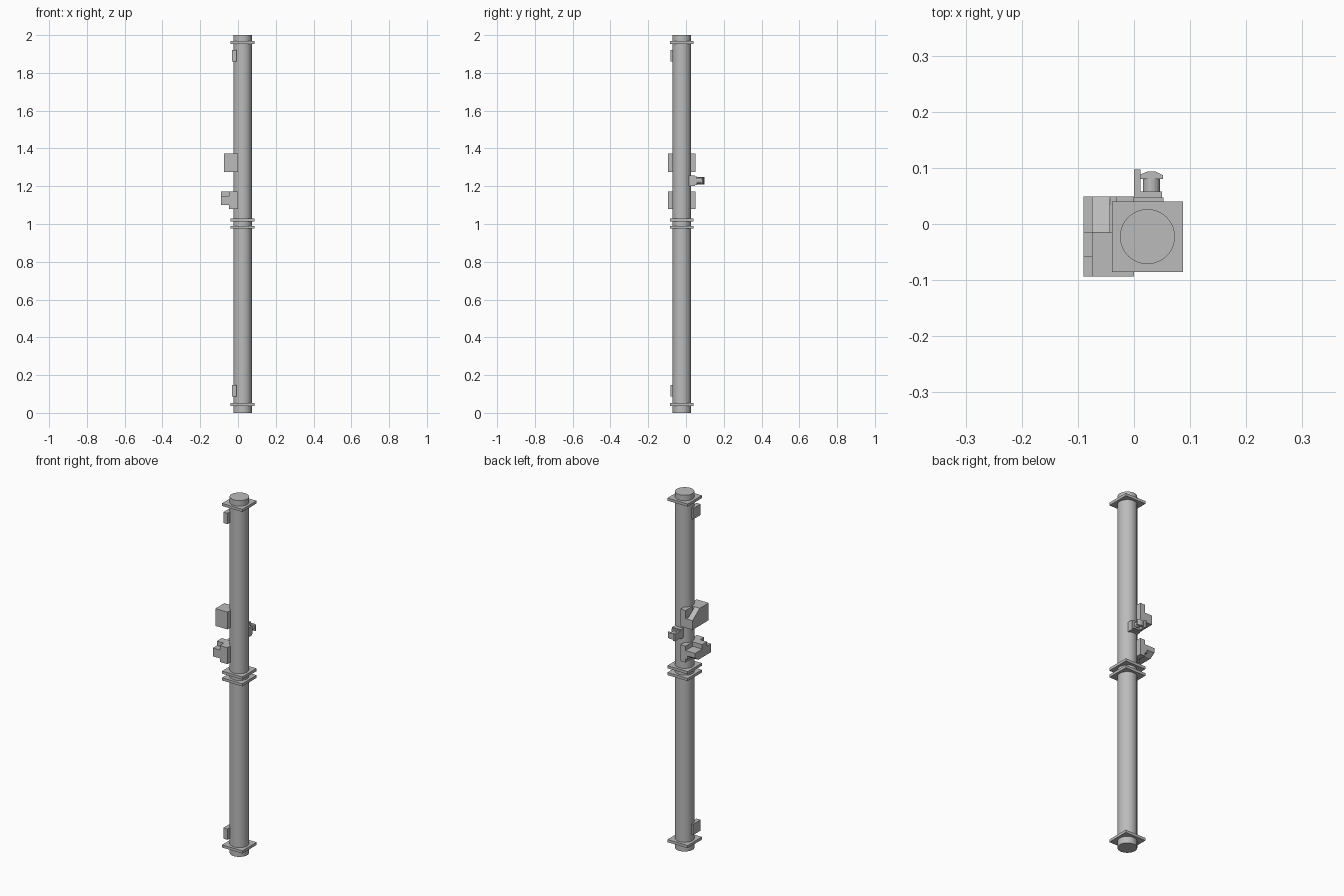
import bpy, bmesh, math

cube = bpy.data.objects.get("Cube")
if cube:
    bpy.data.objects.remove(cube, do_unlink=True)

grey = bpy.data.materials.new("plain_grey")
grey.use_nodes = True
colour = (0.5, 0.5, 0.5, 1)
grey.diffuse_color = colour
grey.node_tree.nodes["Principled BSDF"].inputs["Base Color"].default_value = colour

AXIS_X, AXIS_Y = 0.024, -0.0225   # centre line of the column


def finish(name, bm):
    bmesh.ops.recalc_face_normals(bm, faces=bm.faces)
    mesh = bpy.data.meshes.new(name)
    bm.to_mesh(mesh)
    bm.free()
    mesh.materials.append(grey)
    obj = bpy.data.objects.new(name, mesh)
    bpy.context.collection.objects.link(obj)
    return obj


def prism(name, profile, axis, low, high):
    """Extrude a 2D profile along one axis, profile given in the other two."""
    bm = bmesh.new()

    def point(p, d):
        co = list(p)
        co.insert("xyz".index(axis), d)
        return bm.verts.new(co)
    face = bm.faces.new([point(p, low) for p in profile])
    result = bmesh.ops.extrude_face_region(bm, geom=[face])
    moved = [g for g in result["geom"] if isinstance(g, bmesh.types.BMVert)]
    step = [0, 0, 0]
    step["xyz".index(axis)] = high - low
    bmesh.ops.translate(bm, verts=moved, vec=step)
    return finish(name, bm)


def box(name, x, y, z):
    profile = [(x[0], y[0]), (x[1], y[0]), (x[1], y[1]), (x[0], y[1])]
    return prism(name, profile, "z", *z)


def circle(cx, cy, r, count):
    return [(cx + r * math.cos(math.tau * i / count),
             cy + r * math.sin(math.tau * i / count)) for i in range(count)]


# Round column
column = prism("column", circle(AXIS_X, AXIS_Y, 0.049, 40), "z", 0, 2)
bpy.context.view_layer.objects.active = column
column.select_set(True)
bpy.ops.object.shade_smooth_by_angle(angle=math.radians(35))
column.select_set(False)

# Square flanges at both ends and at the middle joint
half = 0.063
for name, z in (("bottom", 0.037), ("joint_lower", 0.975),
                ("joint_upper", 1.013), ("top", 1.954)):
    box(name + "_flange", (AXIS_X - half, AXIS_X + half),
        (AXIS_Y - half, AXIS_Y + half), (z, z + 0.015))

# Small stop blocks near the ends
for name, z in (("bottom", 0.087), ("top", 1.859)):
    box(name + "_stop_block", (-0.033, -0.008), (-0.082, -0.016), (z, z + 0.061))

# Upper latch: full body, sloped outer cheek, slotted rear block
low, high = 1.275, 1.372
box("upper_latch_body", (-0.075, 0), (-0.094, -0.015), (low, high))
prism("upper_latch_cheek", [(-0.015, low), (0.049, low), (0.049, high - 0.045),
                            (-0.015, high)], "x", -0.075, -0.043)
box("upper_latch_web", (-0.043, -0.031), (-0.015, 0.049), (low, high - 0.045))
box("upper_latch_rear_block", (-0.031, 0), (-0.015, 0.049), (low, high))

# Lower latch: clamp block, side lug, centre rib, rear block
low, high = 1.08, 1.172
box("lower_latch_body", (-0.0475, 0), (-0.094, -0.015), (low, high))
prism("lower_latch_lug", [(-0.094, 1.1), (0.02, 1.1), (0.049, 1.12),
                          (0.049, 1.147), (-0.094, 1.147)], "x", -0.09, -0.043)
box("lower_latch_rib", (-0.09, -0.04), (-0.058, -0.015), (1.1, high))
box("lower_latch_web", (-0.044, -0.03), (-0.015, 0.049), (low + 0.02, 1.147))
box("lower_latch_rear_block", (-0.031, 0), (-0.015, 0.049), (low, high))

# Rear handle: base, round neck, chamfered head, side lever
z_mid = 1.229
box("handle_base", (0.0, 0.053), (0.015, 0.047), (1.202, 1.256))
box("handle_collar", (0.0, 0.05), (0.045, 0.058), (1.207, 1.251))
prism("handle_neck", circle(0.031, z_mid, 0.015, 16), "y", 0.055, 0.083)
prism("handle_head", [(0.011, 0.08), (0.052, 0.08), (0.052, 0.087),
                      (0.037, 0.094), (0.025, 0.094), (0.011, 0.088)],
      "z", z_mid - 0.016, z_mid + 0.016)
box("handle_lever", (0.0, 0.012), (0.055, 0.097), (z_mid - 0.02, z_mid + 0.02))
